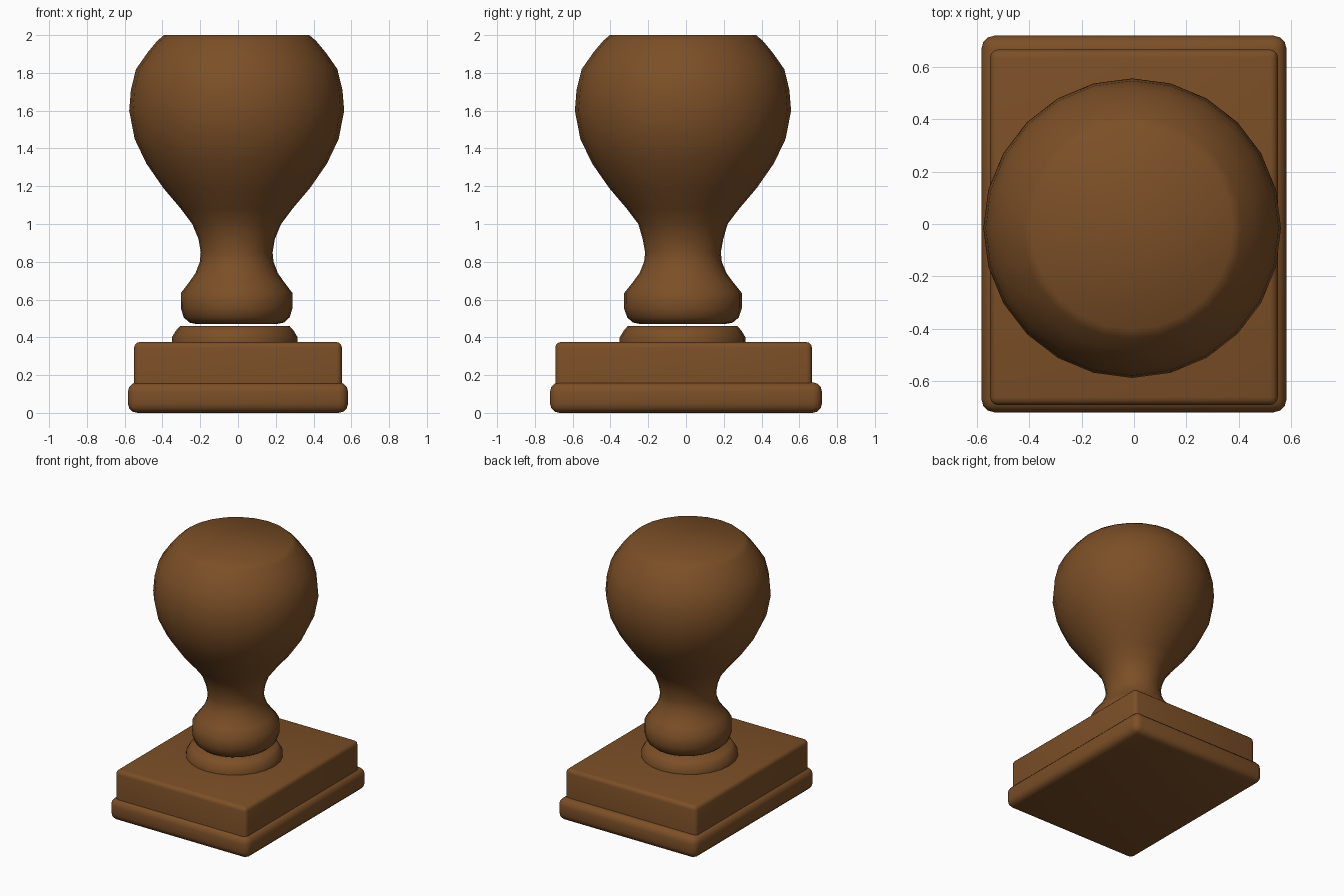
import bpy, bmesh, math

if "Cube" in bpy.data.objects:
    bpy.data.objects.remove(bpy.data.objects["Cube"])

wood = bpy.data.materials.new("brown wood")
wood.diffuse_color = (0.2, 0.078, 0.02, 1)
wood.use_nodes = True
wood.node_tree.nodes["Principled BSDF"].inputs["Base Color"].default_value = wood.diffuse_color


def finish(bm, name, angle):
    bmesh.ops.recalc_face_normals(bm, faces=bm.faces)
    me = bpy.data.meshes.new(name)
    bm.to_mesh(me)
    bm.free()
    me.materials.append(wood)
    ob = bpy.data.objects.new(name, me)
    bpy.context.collection.objects.link(ob)
    bpy.ops.object.select_all(action='DESELECT')
    ob.select_set(True)
    bpy.context.view_layer.objects.active = ob
    bpy.ops.object.shade_smooth_by_angle(angle=math.radians(angle))
    return ob


def slab(name, x0, x1, y0, y1, z0, z1, bevel, segments, round_bottom):
    bm = bmesh.new()
    bmesh.ops.create_cube(bm, size=1)
    for v in bm.verts:
        v.co = (x1 if v.co.x > 0 else x0, y1 if v.co.y > 0 else y0, z1 if v.co.z > 0 else z0)
    edges = [e for e in bm.edges
             if round_bottom or any(v.co.z > z0 + 0.01 for v in e.verts)]
    bmesh.ops.bevel(bm, geom=edges, offset=bevel, segments=segments, profile=0.5, affect='EDGES')
    finish(bm, name, 60)


def lathe(name, profile, cx, cy, sides=24, angle=60):
    # profile rows: height, x radius, y radius
    bm = bmesh.new()
    rings = []
    for z, rx, ry in profile:
        rings.append([bm.verts.new((cx + rx * math.cos(math.tau * i / sides),
                                    cy + ry * math.sin(math.tau * i / sides), z))
                      for i in range(sides)])
    for a, b in zip(rings, rings[1:]):
        for i in range(sides):
            j = (i + 1) % sides
            bm.faces.new((a[i], a[j], b[j], b[i]))
    bm.faces.new(rings[0])
    bm.faces.new(rings[-1])
    finish(bm, name, angle)


# Stepped rectangular base
slab("base_plate", -0.583, 0.583, -0.72, 0.72, 0, 0.162, 0.05, 3, True)
slab("upper_block", -0.55, 0.55, -0.692, 0.667, 0.155, 0.375, 0.03, 3, False)

# Round collar on the block
lathe("collar", [(0.365, 0.333, 0.333), (0.40, 0.333, 0.333), (0.435, 0.312, 0.312),
                 (0.46, 0.29, 0.29)], -0.017, -0.018)

# Turned handle, slightly oval at the foot
foot = [(0.47, 0.21), (0.478, 0.25), (0.505, 0.28), (0.555, 0.296), (0.635, 0.295),
        (0.69, 0.253), (0.74, 0.218), (0.80, 0.195), (0.85, 0.19), (0.92, 0.202)]
bulb = [(1.0, 0.235), (1.08, 0.295), (1.19, 0.388), (1.32, 0.478), (1.45, 0.54),
        (1.60, 0.569), (1.71, 0.56), (1.82, 0.533), (1.91, 0.47), (1.97, 0.42), (2.0, 0.385)]
lathe("handle", [(z, r, r * 1.055) for z, r in foot] + [(z, r, r * 1.006) for z, r in bulb],
      -0.007, -0.016, angle=75)
